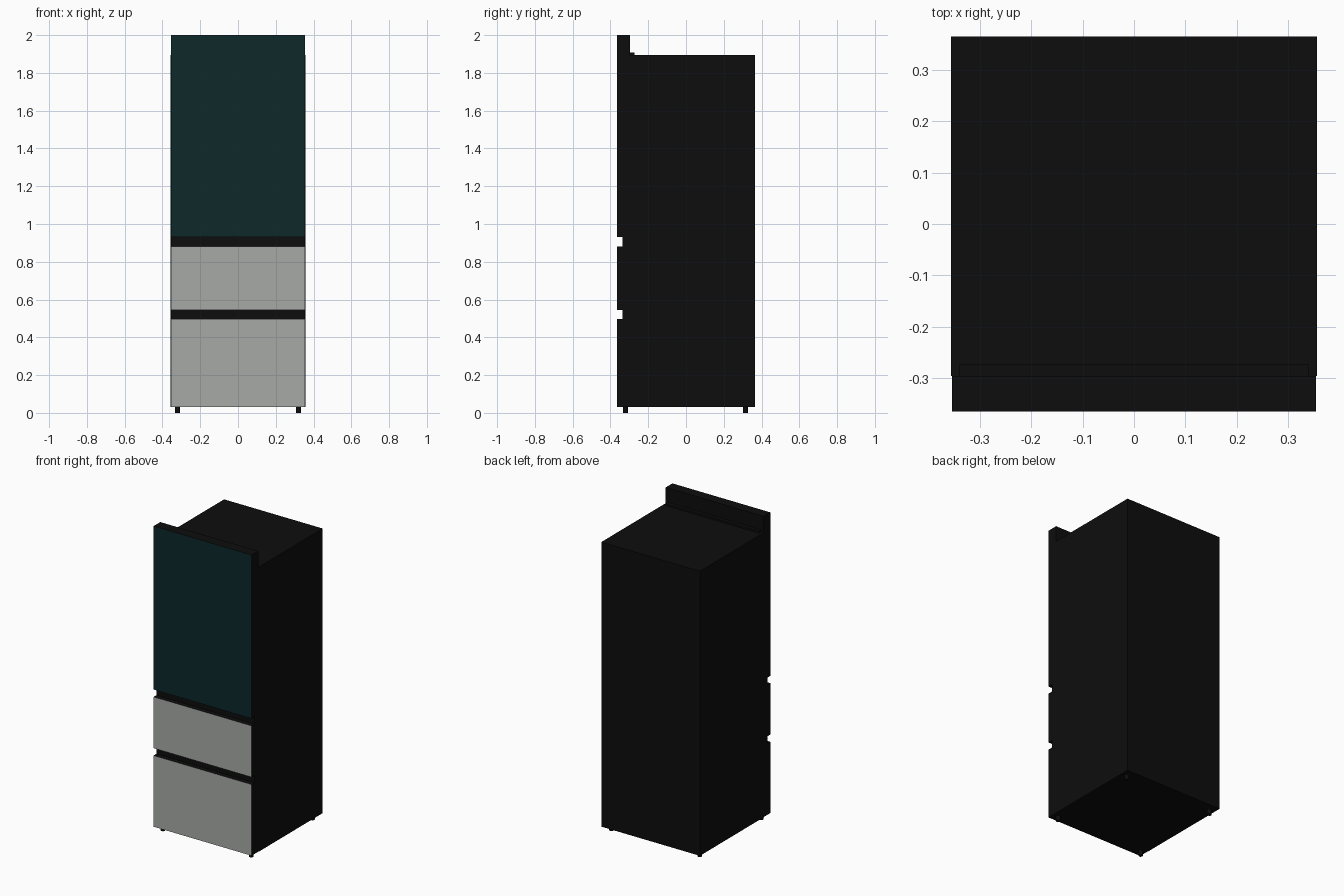
import bpy
import bmesh

cube = bpy.data.objects.get("Cube")
if cube:
    bpy.data.objects.remove(cube, do_unlink=True)


def material(name, color):
    m = bpy.data.materials.new(name)
    m.use_nodes = True
    rgba = (*color, 1.0)
    m.diffuse_color = rgba
    m.node_tree.nodes["Principled BSDF"].inputs["Base Color"].default_value = rgba
    return m


black = material("matte black", (0.004, 0.004, 0.004))
teal = material("dark teal", (0.004, 0.021, 0.023))
grey = material("satin grey", (0.39, 0.40, 0.39))


def extrude_profile(name, points, half_width, mats, front=None):
    """Extrude a (y, z) outline across x; faces lying on y = front take slot 1."""
    bm = bmesh.new()
    face = bm.faces.new([bm.verts.new((-half_width, y, z)) for y, z in points])
    ext = bmesh.ops.extrude_face_region(bm, geom=[face])["geom"]
    verts = [v for v in ext if isinstance(v, bmesh.types.BMVert)]
    bmesh.ops.translate(bm, verts=verts, vec=(2 * half_width, 0, 0))
    bmesh.ops.recalc_face_normals(bm, faces=bm.faces)
    if front is not None:
        for f in bm.faces:
            if all(abs(v.co.y - front) < 0.0005 for v in f.verts):
                f.material_index = 1
    mesh = bpy.data.meshes.new(name)
    bm.to_mesh(mesh)
    bm.free()
    for m in mats:
        mesh.materials.append(m)
    obj = bpy.data.objects.new(name, mesh)
    bpy.context.collection.objects.link(obj)
    return obj


def box(name, half_width, y0, y1, z0, z1):
    return extrude_profile(name, [(y0, z0), (y1, z0), (y1, z1), (y0, z1)],
                           half_width, [black])


FRONT, GRIP, SEAM, BACK = -0.366, -0.335, -0.297, 0.366

# Cabinet and hinge cover strip
box("cabinet", 0.357, SEAM, BACK, 0.032, 1.895)
box("hinge_cover", 0.34, SEAM, -0.273, 1.895, 1.907)


# Doors: each drawer carries a set-back grip rail along its top edge
def door(name, z0, z1, rail_top, color):
    outline = [(FRONT, z0), (SEAM, z0), (SEAM, rail_top)]
    if rail_top > z1:
        outline += [(GRIP, rail_top), (GRIP, z1)]
    outline.append((FRONT, z1))
    return extrude_profile(name, outline, 0.355, [black, color], FRONT)


door("lower_drawer", 0.032, 0.498, 0.546, grey)
door("middle_drawer", 0.546, 0.882, 0.930, grey)
door("upper_door", 0.930, 2.0, 2.0, teal)

# Levelling feet
for side, x in (("right", -0.32), ("left", 0.32)):
    for end, y in (("front", -0.32), ("back", 0.315)):
        bpy.ops.mesh.primitive_cylinder_add(vertices=16, radius=0.013, depth=0.034,
                                            location=(x, y, 0.017))
        foot = bpy.context.object
        foot.name = f"{end}_{side}_foot"
        foot.data.materials.append(black)
        bpy.ops.object.shade_smooth_by_angle()
